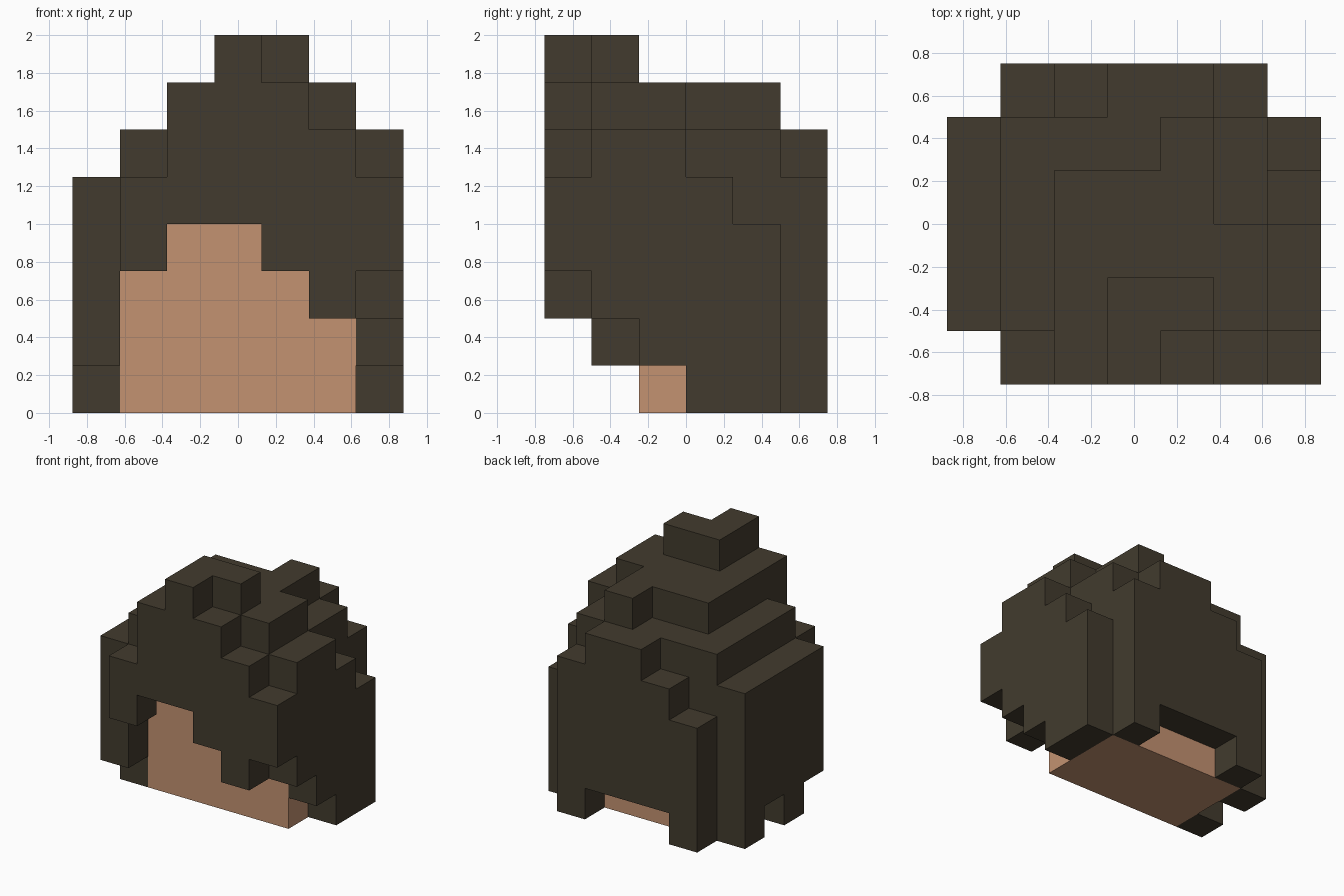
import bpy
import bmesh
import math
from mathutils import Vector

cube = bpy.data.objects.get("Cube")
if cube:
    bpy.data.objects.remove(cube, do_unlink=True)

CELL = 0.25
ORIGIN = Vector((-0.875, -0.75, 0.0))

# Block columns: one row per step from front to back, one digit per step from -x to +x.
# Each column of hair fills the cells from its bottom up to its top (top 0 = no column).
HAIR_TOP = ["0578765",
            "5678876",
            "5677776",
            "5677765",
            "5666764",
            "0456650"]
HAIR_BOTTOM = ["0344323",
               "1444442",
               "0444441",
               "1444440",
               "0444440",
               "0011100"]


def make_material(name, color):
    mat = bpy.data.materials.new(name)
    mat.use_nodes = True
    mat.diffuse_color = color
    mat.node_tree.nodes["Principled BSDF"].inputs["Base Color"].default_value = color
    return mat


def build_blocks(name, cells, occupied, mat):
    """Skin a set of grid cells with faces wherever a cell meets open air."""
    bm = bmesh.new()
    for cell in cells:
        for axis in range(3):
            for sign in (-1, 1):
                step = [0, 0, 0]
                step[axis] = sign
                if tuple(c + s for c, s in zip(cell, step)) in occupied:
                    continue
                u, v = (axis + 1) % 3, (axis + 2) % 3
                corners = []
                for du, dv in ((0, 0), (1, 0), (1, 1), (0, 1)):
                    p = Vector(cell)
                    p[axis] += (sign + 1) // 2
                    p[u] += du
                    p[v] += dv
                    corners.append(bm.verts.new(ORIGIN + p * CELL))
                bm.faces.new(corners if sign > 0 else corners[::-1])
    # Weld the cells and merge coplanar faces
    bmesh.ops.remove_doubles(bm, verts=bm.verts[:], dist=0.001)
    bmesh.ops.dissolve_limit(bm, angle_limit=math.radians(1),
                             verts=bm.verts[:], edges=bm.edges[:])
    mesh = bpy.data.meshes.new(name)
    bm.to_mesh(mesh)
    bm.free()
    mesh.materials.append(mat)
    obj = bpy.data.objects.new(name, mesh)
    bpy.context.collection.objects.link(obj)
    return obj


# Hair: stepped mass that hangs around the face
hair = {(i, j, k)
        for j in range(6) for i in range(7)
        for k in range(int(HAIR_BOTTOM[j][i]), int(HAIR_TOP[j][i]))}

# Head: plain block under the hair
head = {(i, j, k) for i in range(1, 6) for j in range(2, 5) for k in range(4)}

occupied = hair | head
build_blocks("hair", hair, occupied,
             make_material("dark brown hair", (0.0545, 0.0437, 0.0273, 1.0)))
build_blocks("head", head, occupied,
             make_material("tan skin", (0.546, 0.287, 0.165, 1.0)))
